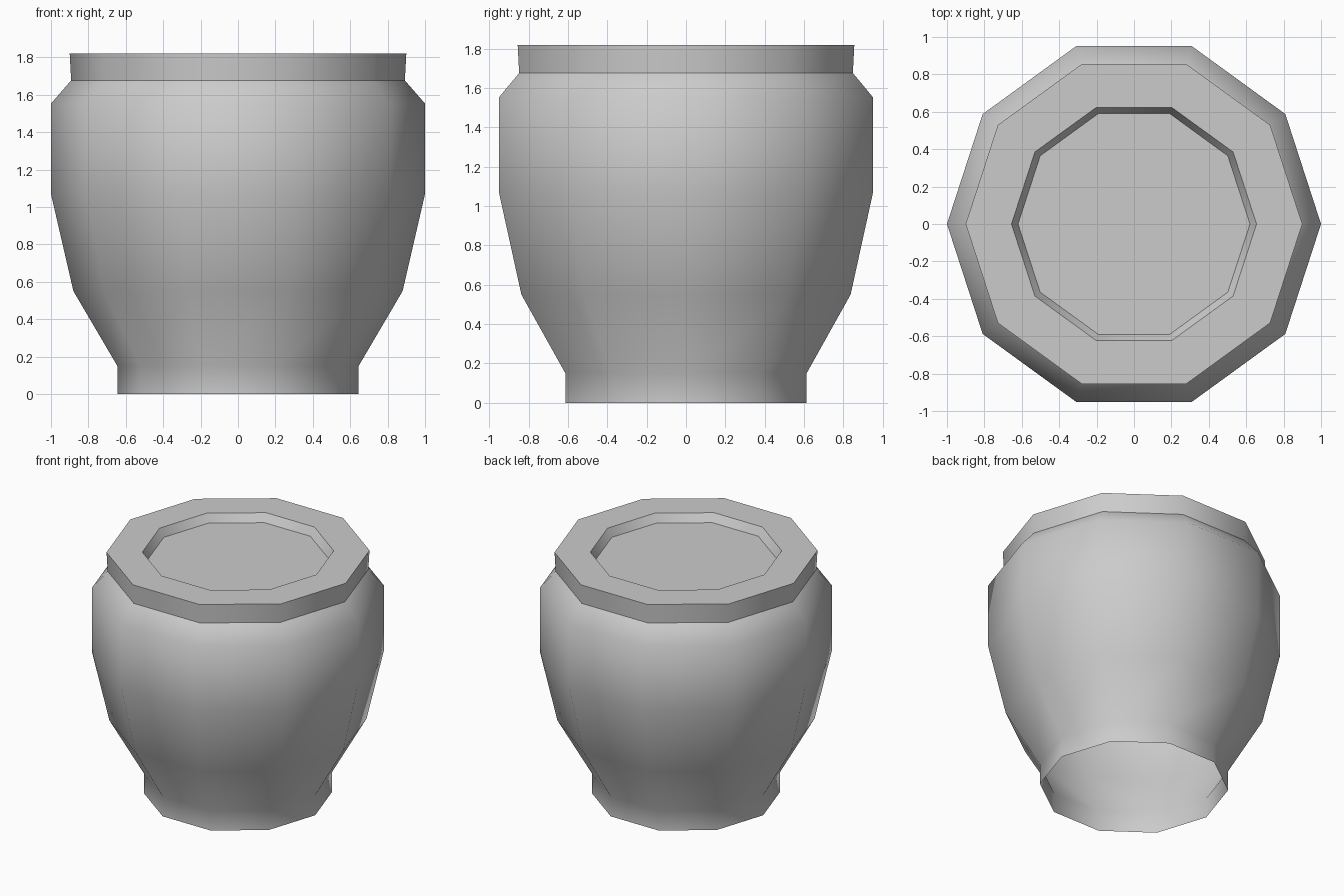
import bpy, bmesh
from math import cos, sin, tau

if "Cube" in bpy.data.objects:
    bpy.data.objects.remove(bpy.data.objects["Cube"])

SIDES = 10


def lathe(name, profile, sharp=(), cap_end=False):
    """Revolve (radius, z) points into a ten-sided shell; 'sharp' lists hard rings."""
    bm = bmesh.new()
    rings = [[bm.verts.new((r * cos(tau * i / SIDES), r * sin(tau * i / SIDES), z))
              for i in range(SIDES)] for r, z in profile]
    for a, b in zip(rings, rings[1:]):
        for i in range(SIDES):
            j = (i + 1) % SIDES
            bm.faces.new((a[i], a[j], b[j], b[i])).smooth = True
    if cap_end:
        bm.faces.new(rings[-1])
    for k in sharp:
        for i in range(SIDES):
            bm.edges.get((rings[k][i], rings[k][(i + 1) % SIDES])).smooth = False
    mesh = bpy.data.meshes.new(name)
    bm.to_mesh(mesh)
    bm.free()
    obj = bpy.data.objects.new(name, mesh)
    bpy.context.collection.objects.link(obj)
    return obj


# Foot, belly and shoulder: smooth shell, open underneath
lathe("pot_body", [(0.645, 0), (0.645, 0.15), (0.88, 0.55),
                   (1.0, 1.07), (1.0, 1.553), (0.892, 1.677)])

# Collar with flat top and sloped inner lip
lathe("pot_rim", [(0.892, 1.677), (0.90, 1.82), (0.655, 1.82), (0.62, 1.76)],
      sharp=(1, 2))

# Recessed flat surface inside the lip
lathe("pot_fill", [(0.62, 1.76), (0.3, 1.76)], cap_end=True)
